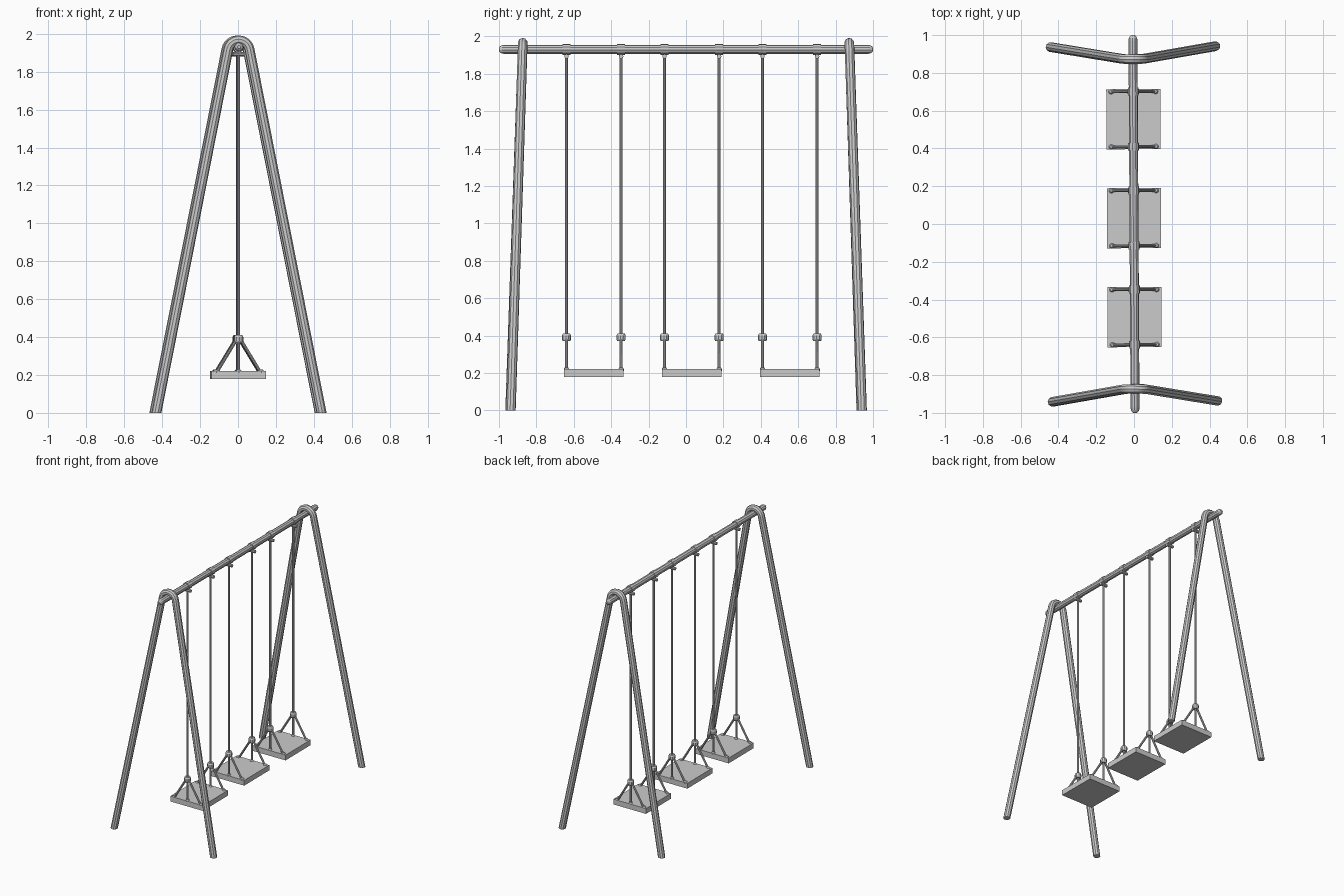
import bpy, bmesh, math
from mathutils import Vector, Matrix

cube = bpy.data.objects.get("Cube")
if cube:
    bpy.data.objects.remove(cube, do_unlink=True)

SIDES = 10
BEAM_Z = 1.93
YAW = Matrix.Rotation(math.radians(0.32), 4, 'Z')

grey = bpy.data.materials.new("plain_grey")
grey.use_nodes = True
grey.diffuse_color = (0.6, 0.6, 0.6, 1)
grey.node_tree.nodes["Principled BSDF"].inputs["Base Color"].default_value = (0.6, 0.6, 0.6, 1)


def finish(name, bm):
    """Turn a bmesh into a finished grey object."""
    bmesh.ops.recalc_face_normals(bm, faces=bm.faces)
    mesh = bpy.data.meshes.new(name)
    bm.to_mesh(mesh)
    bm.free()
    mesh.materials.append(grey)
    mesh.transform(YAW)
    obj = bpy.data.objects.new(name, mesh)
    bpy.context.collection.objects.link(obj)
    return obj


def sweep(bm, points, radii):
    """Skin a round section along a path, with a radius per point."""
    pts = [Vector(p) for p in points]
    rings = []
    side = None
    for i, p in enumerate(pts):
        tangent = (pts[min(i + 1, len(pts) - 1)] - pts[max(i - 1, 0)]).normalized()
        if side is None:
            side = tangent.orthogonal()
        side = (side - tangent * side.dot(tangent)).normalized()
        other = tangent.cross(side)
        ring = []
        for k in range(SIDES):
            a = math.tau * (k + 0.5) / SIDES
            ring.append(bm.verts.new(p + (side * math.cos(a) + other * math.sin(a)) * radii[i]))
        rings.append(ring)
    for lower, upper in zip(rings, rings[1:]):
        for k in range(SIDES):
            n = (k + 1) % SIDES
            bm.faces.new((lower[k], lower[n], upper[n], upper[k]))
    bm.faces.new(rings[0][::-1])
    bm.faces.new(rings[-1])


def tube(name, points, radii):
    bm = bmesh.new()
    if not isinstance(radii, (list, tuple)):
        radii = [radii] * len(points)
    sweep(bm, points, radii)
    return finish(name, bm)


def bent_frame(name, s):
    """Inverted V of one bent pipe, leaning outward and cut flat at the ground."""
    lean = math.radians(11.2)
    bend, centre = 0.057, 1.908
    path = []
    steps = 12
    for i in range(steps + 1):
        a = lean + (math.pi - 2 * lean) * i / steps
        path.append((bend * math.cos(a), centre + bend * math.sin(a)))
    x, z = path[0]
    foot_z = -0.05
    foot_x = x + (z - foot_z) * math.tan(lean)
    path = [(foot_x, foot_z)] + path + [(-foot_x, foot_z)]
    points = [(px, s * (0.873 + (1.965 - pz) * 0.0335), pz) for px, pz in path]
    bm = bmesh.new()
    sweep(bm, points, [0.026] * len(points))
    cut = bmesh.ops.bisect_plane(bm, geom=bm.verts[:] + bm.edges[:] + bm.faces[:],
                                 plane_co=(0, 0, 0), plane_no=(0, 0, -1), clear_outer=True)
    edges = [e for e in cut["geom_cut"] if isinstance(e, bmesh.types.BMEdge)]
    bmesh.ops.holes_fill(bm, edges=edges, sides=0)
    return finish(name, bm)


def hanger(label, y):
    """One rope with its beam collar, pin, knot and three seat rods."""
    tube(label + "_beam_collar", [(0, y - 0.021, BEAM_Z), (0, y + 0.021, BEAM_Z)], 0.029)
    tube(label + "_pin", [(-0.03, y, 1.893), (0.03, y, 1.893)], 0.012)
    tube(label + "_rope", [(0, y, 0.39), (0, y, 1.9)], 0.008)
    tube(label + "_knot", [(0, y, z) for z in (0.37, 0.38, 0.4, 0.41)],
         [0.02, 0.025, 0.025, 0.02])
    for part, x in (("left", 0.118), ("middle", 0), ("right", -0.118)):
        tube(f"{label}_{part}_rod", [(x, y, 0.21), (x * 0.1, y, 0.385)], 0.008)
        tube(f"{label}_{part}_rod_foot", [(x, y, z) for z in (0.21, 0.222, 0.23)],
             [0.014, 0.014, 0.008])


# Support structure
bent_frame("front_frame", -1)
bent_frame("back_frame", 1)
half = [(1.0, 0.009), (0.994, 0.017), (0.985, 0.022), (0.972, 0.024)]
profile = [(-y, r) for y, r in half] + half[::-1]
tube("top_beam", [(0, y, BEAM_Z) for y, r in profile], [r for y, r in profile])

# Three swings
for label, y in (("front_swing", -0.493), ("middle_swing", 0.031), ("back_swing", 0.555)):
    bm = bmesh.new()
    bmesh.ops.create_cube(bm, size=1, matrix=Matrix.Translation((0, y, 0.2))
                          @ Matrix.Diagonal((0.286, 0.318, 0.042, 1)))
    finish(label + "_seat", bm)
    hanger(label + "_front", y - 0.146)
    hanger(label + "_back", y + 0.146)
